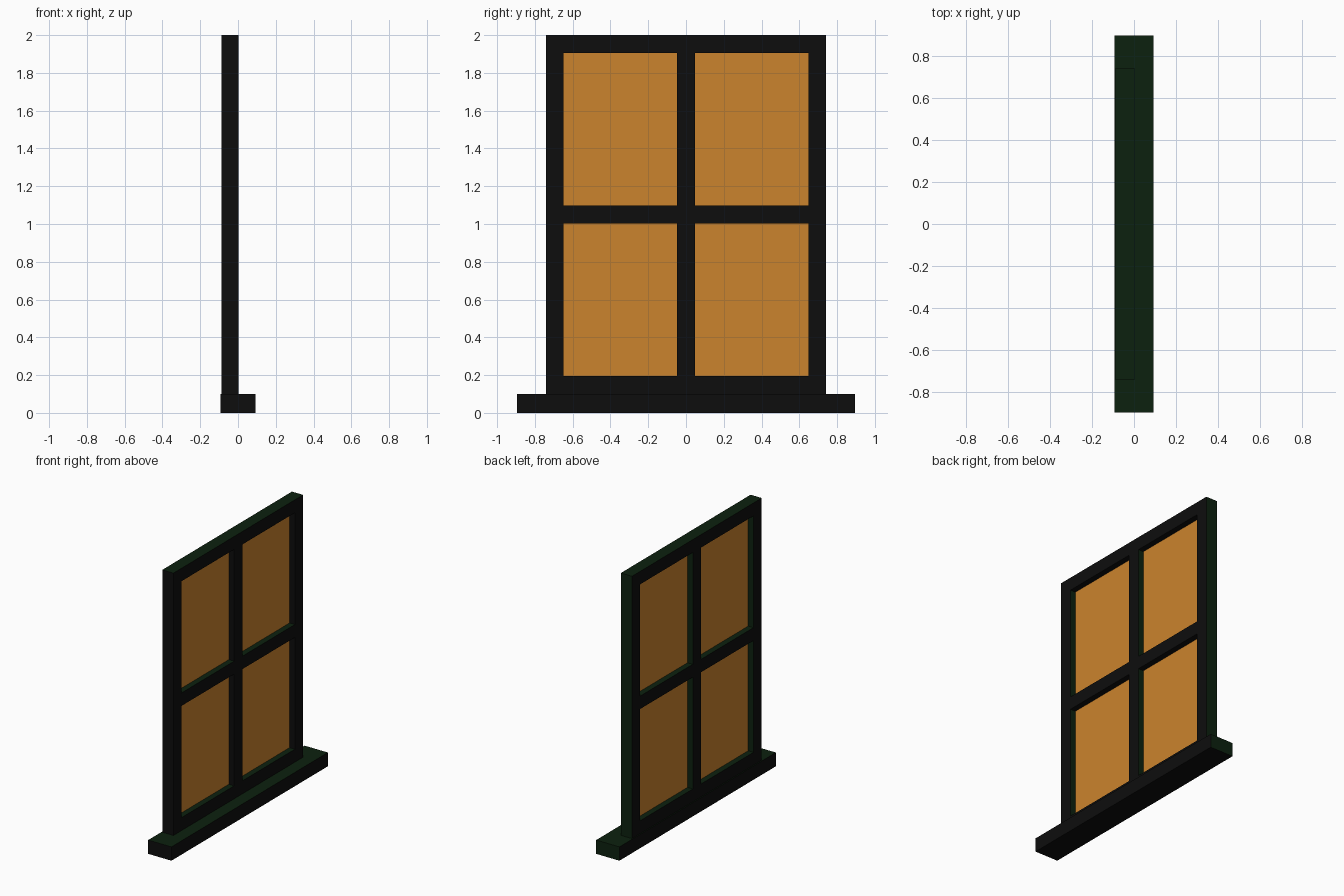
import bpy, bmesh

if "Cube" in bpy.data.objects:
    bpy.data.objects.remove(bpy.data.objects["Cube"])


def material(name, rgb):
    m = bpy.data.materials.new(name)
    m.diffuse_color = (*rgb, 1.0)
    m.use_nodes = True
    m.node_tree.nodes["Principled BSDF"].inputs["Base Color"].default_value = m.diffuse_color
    return m


BLACK = material("near_black", (0.004, 0.004, 0.004))
GREEN = material("dark_green", (0.0038, 0.0148, 0.0046))
AMBER = material("amber_glass", (0.6, 0.23, 0.026))


def finish(name, bm, mats):
    bmesh.ops.recalc_face_normals(bm, faces=bm.faces)
    if len(mats) > 1:
        # faces pointing up or to the back are green, the rest black
        for f in bm.faces:
            f.material_index = 1 if f.normal.z > 0.5 or f.normal.y > 0.5 else 0
    mesh = bpy.data.meshes.new(name)
    bm.to_mesh(mesh)
    bm.free()
    for m in mats:
        mesh.materials.append(m)
    obj = bpy.data.objects.new(name, mesh)
    bpy.context.collection.objects.link(obj)
    return obj


def box(name, lo, hi, mats):
    bm = bmesh.new()
    bmesh.ops.create_cube(bm, size=1)
    for v in bm.verts:
        v.co = [(a + b) / 2 + c * (b - a) for a, b, c in zip(lo, hi, v.co)]
    return finish(name, bm, mats)


BAR = 0.094                      # width of every frame bar
X0, X1 = -0.087, 0.002           # frame depth
SILL = 0.1
HALF = 0.742
MID = (SILL + 2.0) / 2

# sill
box("sill", (-0.093, -0.895, 0), (0.093, 0.895, SILL), [BLACK, GREEN])

# frame: a 5 x 5 grid with four cells left open, extruded to depth
ys = [-HALF, -HALF + BAR, -BAR / 2, BAR / 2, HALF - BAR, HALF]
zs = [SILL, SILL + BAR, MID - BAR / 2, MID + BAR / 2, 2 - BAR, 2]
openings = [(i, j) for i in (1, 3) for j in (1, 3)]
bm = bmesh.new()
grid = [[bm.verts.new((X0, y, z)) for z in zs] for y in ys]
for i in range(5):
    for j in range(5):
        if (i, j) not in openings:
            bm.faces.new((grid[i][j], grid[i + 1][j],
                          grid[i + 1][j + 1], grid[i][j + 1]))
ext = bmesh.ops.extrude_face_region(bm, geom=bm.faces[:], use_keep_orig=True)
for g in ext["geom"]:
    if isinstance(g, bmesh.types.BMVert):
        g.co.x = X1
finish("window_frame", bm, [BLACK, GREEN])

# glass panes in the middle of the frame depth
XM = (X0 + X1) / 2
for n, (i, j) in enumerate(openings):
    box(f"glass_pane_{n + 1}", (XM - 0.002, ys[i], zs[j]),
        (XM + 0.002, ys[i + 1], zs[j + 1]), [AMBER])
